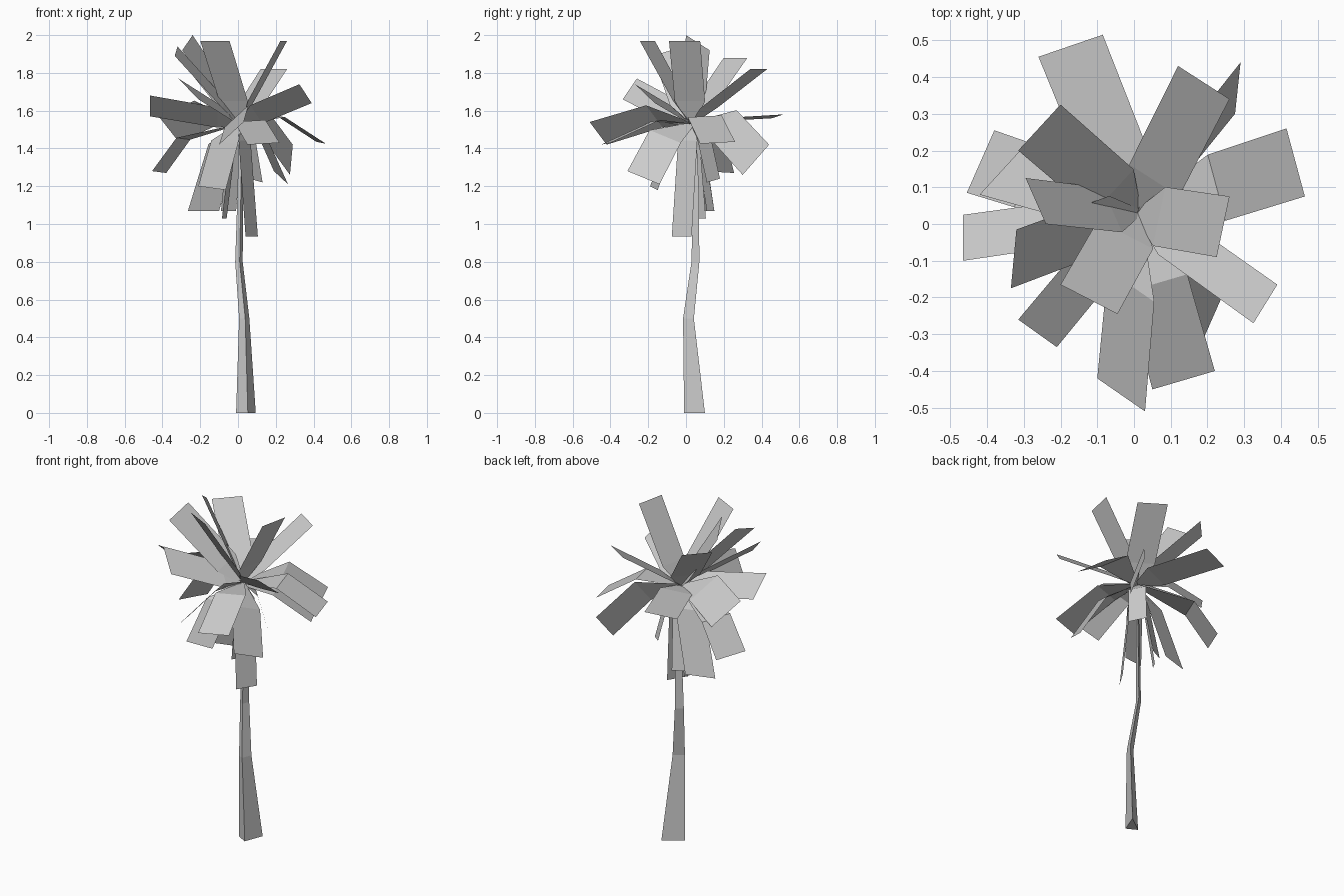
import bpy
from mathutils import Vector

CROWN = Vector((0.01, 0.03, 1.53))


def make_object(name, verts, faces):
    mesh = bpy.data.meshes.new(name)
    mesh.from_pydata(verts, [], faces)
    mesh.update()
    ob = bpy.data.objects.new(name, mesh)
    bpy.context.collection.objects.link(ob)
    return ob


# Trunk: triangular section swept along a bent path (x, y, z, scale)
section = [(-0.052, -0.022), (0.010, -0.055), (0.052, 0.055)]
path = [(0.042, 0.045, 0, 1.0), (0.033, 0.013, 0.5, 0.52),
        (0.005, 0.05, 0.8, 0.38), (0.013, 0.052, 1.2, 0.28),
        (0.012, 0.04, 1.54, 0.22)]
verts, faces = [], []
for x, y, z, s in path:
    verts += [(x + s * u, y + s * v, z) for u, v in section]
for k in range(len(path) - 1):
    for i in range(3):
        j = (i + 1) % 3
        faces.append((k * 3 + i, k * 3 + j, k * 3 + 3 + j, k * 3 + 3 + i))
faces.append((2, 1, 0))
make_object("trunk", verts, faces)


def leaf(name, a, b, t, lift):
    """Leaf card: narrow stalk, wide shoulder at fraction t, tip edge a-b."""
    a, b = Vector(a), Vector(b)
    half = (b - a) / 2
    mid = CROWN.lerp((a + b) / 2, t) + Vector((0, 0, lift))
    stalk = half * 0.16
    pts = [CROWN - stalk, CROWN + stalk,
           mid - half * 0.97, mid + half * 0.97, a, b]
    make_object(name, pts, [(0, 1, 3), (0, 3, 2), (2, 3, 5), (2, 5, 4)])


# Raised, nearly straight leaves: the two tip corners
raised = [
    (-0.26, 0.455, 1.56, -0.085, 0.515, 1.58),
    (0.12, 0.43, 1.82, 0.26, 0.34, 1.82),
    (0.39, -0.165, 1.64, 0.325, -0.27, 1.74),
    (0.26, 0.075, 1.97, 0.225, -0.09, 1.97),
    (-0.2, -0.165, 1.97, -0.045, -0.245, 1.97),
    (-0.24, 0.0, 2.0, -0.295, 0.125, 1.92),
    (-0.2, 0.325, 1.88, -0.315, 0.2, 1.88),
    (-0.465, 0.025, 1.57, -0.465, -0.1, 1.68),
    (-0.32, -0.015, 1.94, -0.335, -0.175, 1.89),
    (-0.315, -0.26, 1.77, -0.21, -0.335, 1.66),
]
for n, p in enumerate(raised):
    leaf(f"raised_leaf_{n + 1}", p[:3], p[3:], 0.25, 0.01)

# Drooping leaves: two tip corners, shoulder fraction, shoulder lift
drooping = [
    (0.29, 0.44, 1.42, 0.275, 0.30, 1.26, 0.5, 0.09),
    (0.415, 0.26, 1.435, 0.465, 0.075, 1.425, 0.5, 0.09),
    (-0.38, 0.255, 1.27, -0.455, 0.085, 1.28, 0.7, 0.1),
    (0.05, -0.45, 1.42, 0.22, -0.4, 1.43, 0.42, 0.06),
    (-0.1, -0.42, 1.42, 0.03, -0.51, 1.54, 0.4, 0.06),
    (-0.21, -0.19, 1.2, -0.065, -0.15, 1.18, 0.55, 0.09),
    (0.265, -0.14, 1.21, 0.19, -0.31, 1.28, 0.55, 0.09),
    (-0.42, 0.08, 1.57, -0.31, 0.2, 1.43, 0.5, 0.07),
    (0.04, -0.075, 0.935, 0.105, 0.03, 0.935, 0.4, 0.15),
    (-0.265, 0.1, 1.07, -0.1, 0.15, 1.07, 0.45, 0.1),
    (-0.085, 0.06, 1.03, -0.06, 0.105, 1.03, 0.45, 0.1),
    (-0.09, 0.11, 1.07, -0.01, 0.15, 1.07, 0.45, 0.1),
    (0.13, 0.11, 1.22, 0.06, 0.18, 1.24, 0.55, 0.1),
]
for n, p in enumerate(drooping):
    leaf(f"drooping_leaf_{n + 1}", p[:3], p[3:6], p[6], p[7])
